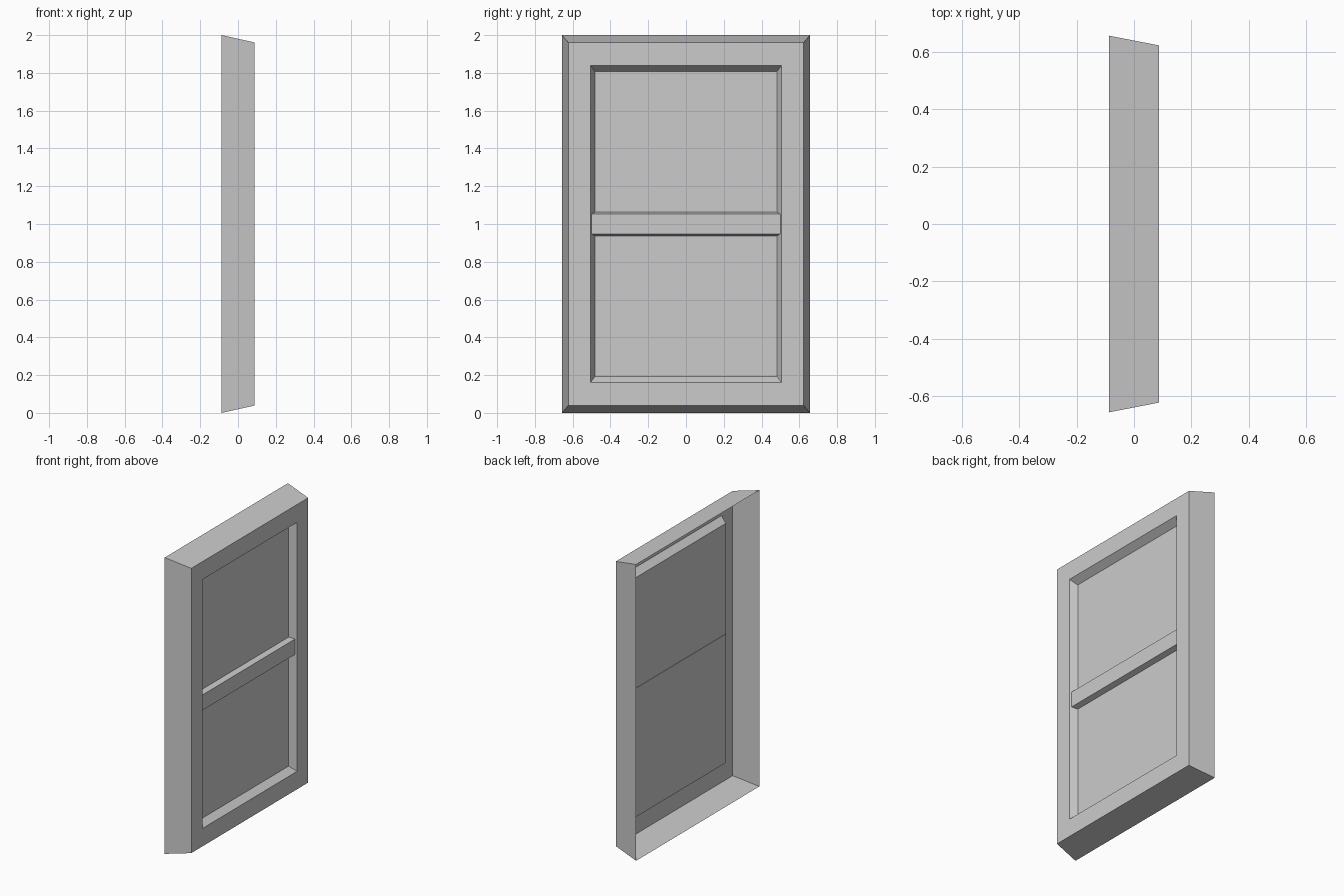
import bpy, bmesh

if "Cube" in bpy.data.objects:
    bpy.data.objects.remove(bpy.data.objects["Cube"])

ZC = 1.0  # mid height of the window


def loft(name, rings, cap_start=False):
    """Join rectangles (x, half_y, half_z) into a shell; the last one is filled."""
    bm = bmesh.new()
    loops = [[bm.verts.new((x, sy * hy, ZC + sz * hz))
              for sy, sz in ((-1, -1), (1, -1), (1, 1), (-1, 1))]
             for x, hy, hz in rings]
    for a, b in zip(loops, loops[1:]):
        for i in range(4):
            j = (i + 1) % 4
            bm.faces.new((a[i], a[j], b[j], b[i]))
    bm.faces.new(loops[-1])
    if cap_start:
        bm.faces.new(loops[0][::-1])
    mesh = bpy.data.meshes.new(name)
    bm.to_mesh(mesh)
    bm.free()
    obj = bpy.data.objects.new(name, mesh)
    bpy.context.collection.objects.link(obj)
    return obj


# Frame shell: open back, tapered sides, front border, recessed pane
loft("window_frame", [
    (-0.0875, 0.657, 1.0),
    (0.0875, 0.623, 0.961),
    (0.0875, 0.506, 0.84),
    (0.041, 0.482, 0.808),
])

# Middle rail crossing the pane
loft("middle_rail", [
    (0.037, 0.482, 0.064),
    (0.076, 0.501, 0.052),
], cap_start=True)
